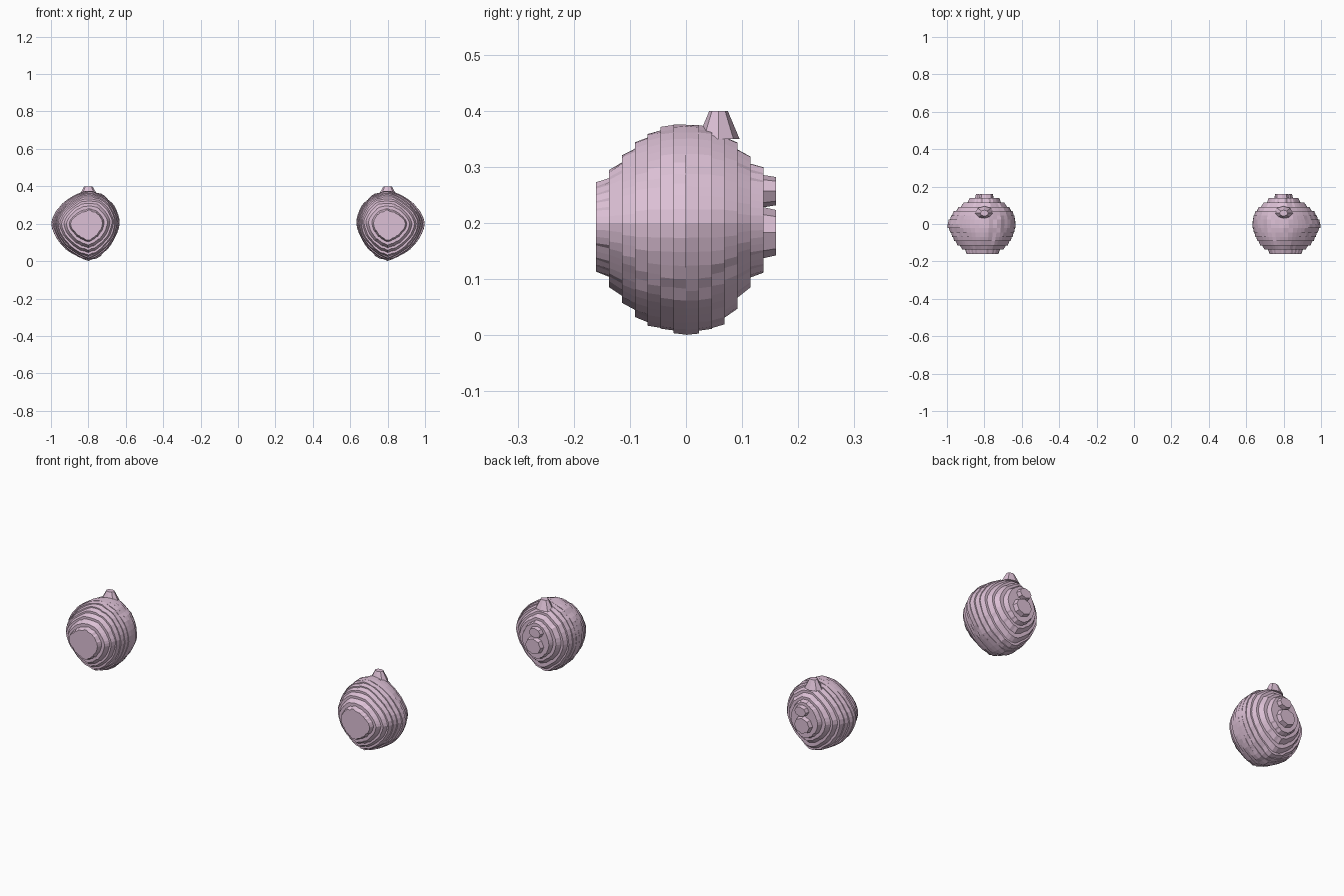
import bpy, bmesh, math
from mathutils import Vector, Matrix, noise

if "Cube" in bpy.data.objects:
    bpy.data.objects.remove(bpy.data.objects["Cube"])

mat = bpy.data.materials.new("dusty_pink")
mat.diffuse_color = (0.72, 0.53, 0.67, 1)
mat.use_nodes = True
mat.node_tree.nodes["Principled BSDF"].inputs["Base Color"].default_value = mat.diffuse_color

STEP = 0.0229          # thickness of one layer, front to back
XC, ZC = 0.80, 0.20    # middle of the blob
SIDES = 44
# layers from front to back: x min, x max, z min, z max
LAYERS = [(.725, .895, .115, .270), (.690, .925, .080, .305),
          (.670, .950, .055, .330), (.655, .965, .030, .350),
          (.645, .975, .018, .362), (.640, .985, .008, .373),
          (.634, 1.00, .002, .375), (.634, .995, .002, .375),
          (.636, .982, .008, .372), (.645, .970, .016, .368),
          (.660, .942, .040, .350), (.685, .920, .080, .325),
          (.720, .880, .110, .300)]


def outline(i):
    # lopsided rounded diamond, with a stepped edge
    x0, x1, z0, z1 = LAYERS[i]
    pts = []
    for k in range(SIDES):
        a = 2 * math.pi * k / SIDES
        c, s = math.cos(a), math.sin(a)
        p = 1.95 if (c < 0 and s > 0) else 1.6
        r = (abs(c) ** p + abs(s) ** p) ** (-1 / p)
        r *= 1 + 0.03 * noise.noise((c * 3, s * 3, i * 0.45)) * (1 - abs(c * s) ** 0 * 0.2)
        x = XC + c * r * ((x1 - XC) if c > 0 else (XC - x0))
        z = ZC + s * r * ((z1 - ZC) if s > 0 else (ZC - z0))
        z = round(z / 0.0125) * 0.0125 * 0.6 + z * 0.4
        pts.append(Vector((min(x, 1.0), 0, max(z, 0.0))))
    return pts


def add_body(bm):
    outs = [outline(i) for i in range(len(LAYERS))]
    rings = []
    for i, own in enumerate(outs):
        for end, j in ((0, max(i - 1, 0)), (1, min(i + 1, len(outs) - 1))):
            y = -0.16 + (i + end) * STEP
            ring = [a.lerp(b, 0.25) for a, b in zip(own, outs[j])]
            rings.append([bm.verts.new((p.x, y, p.z)) for p in ring])
    for a, b in zip(rings, rings[1:]):
        for k in range(SIDES):
            n = (k + 1) % SIDES
            bm.faces.new((a[k], a[n], b[n], b[k]))
    bm.faces.new(rings[0])
    bm.faces.new(rings[-1])


def add_bump(bm, loc, r1, r2, depth, scale, rot=Matrix()):
    m = Matrix.Translation(loc) @ rot @ Matrix.Diagonal((*scale, 1))
    bmesh.ops.create_cone(bm, cap_ends=True, segments=8, radius1=r1,
                          radius2=r2, depth=depth, matrix=m)


def make_blob(name, side):
    bm = bmesh.new()
    add_body(bm)
    # nub on top
    add_bump(bm, (XC, 0.058, 0.375), 0.05, 0.022, 0.05, (1, 0.75, 1))
    # two low bumps on the back
    back = Matrix.Rotation(-math.pi / 2, 4, 'X')
    add_bump(bm, (0.80, 0.146, 0.183), 0.052, 0.045, 0.028, (1.0, 0.9, 1), back)
    add_bump(bm, (0.79, 0.146, 0.257), 0.033, 0.028, 0.028, (1.2, 0.9, 1), back)
    for v in bm.verts:
        v.co.x *= side
    bmesh.ops.recalc_face_normals(bm, faces=bm.faces[:])
    me = bpy.data.meshes.new(name)
    bm.to_mesh(me)
    bm.free()
    me.materials.append(mat)
    bpy.context.collection.objects.link(bpy.data.objects.new(name, me))


make_blob("right_terraced_blob", 1)
make_blob("left_terraced_blob", -1)
